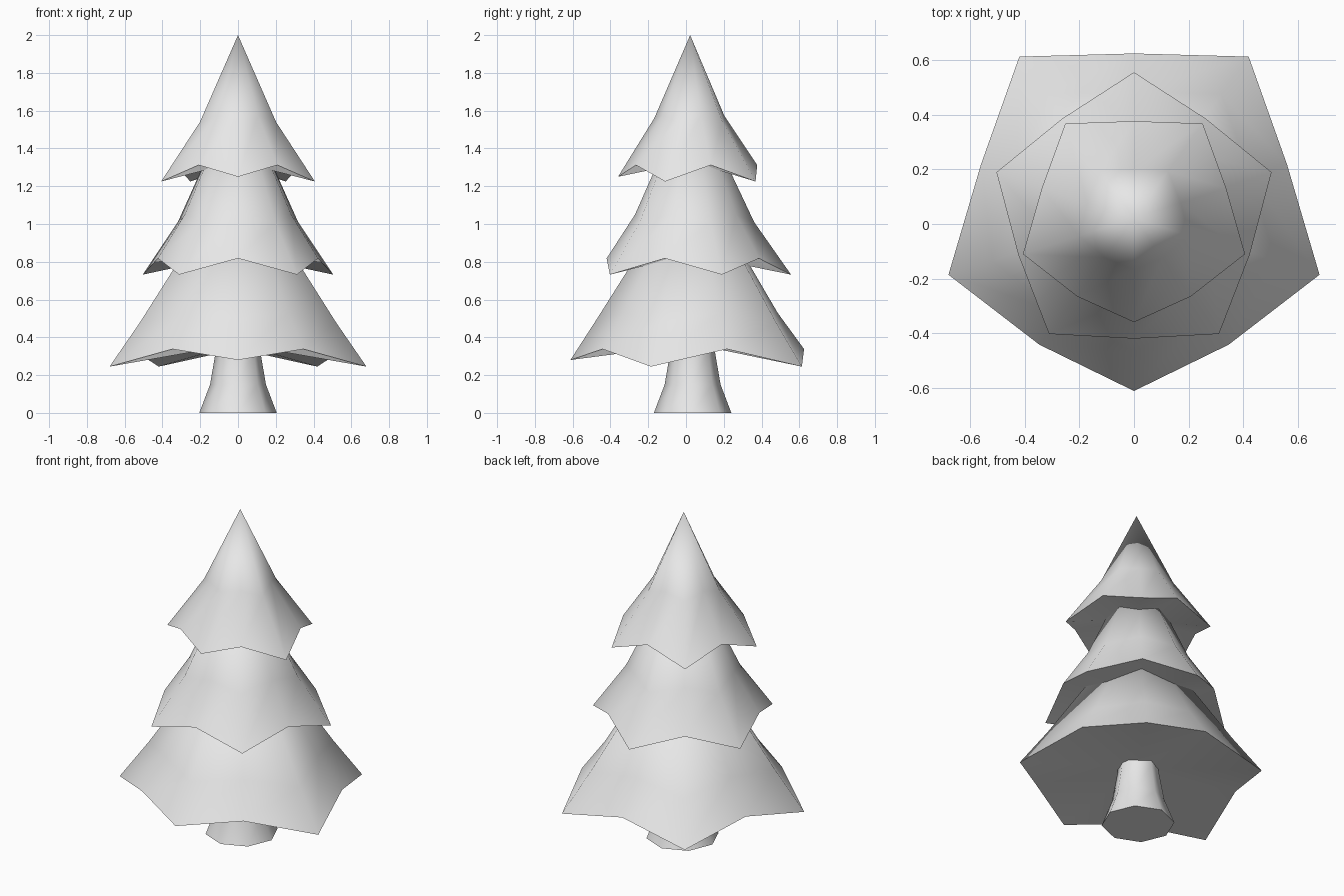
import bpy
import bmesh
from math import sin, cos, pi, radians

if "Cube" in bpy.data.objects:
    bpy.data.objects.remove(bpy.data.objects["Cube"])

grey = bpy.data.materials.new("plain_grey")
grey.use_nodes = True
colour = (0.8, 0.8, 0.8, 1)
grey.diffuse_color = colour
grey.node_tree.nodes["Principled BSDF"].inputs["Base Color"].default_value = colour


def finish(name, bm):
    """Turn a bmesh into a smooth object that keeps its rim edges sharp."""
    bmesh.ops.recalc_face_normals(bm, faces=bm.faces)
    mesh = bpy.data.meshes.new(name)
    bm.to_mesh(mesh)
    bm.free()
    mesh.materials.append(grey)
    obj = bpy.data.objects.new(name, mesh)
    bpy.context.collection.objects.link(obj)
    bpy.ops.object.select_all(action="DESELECT")
    obj.select_set(True)
    bpy.context.view_layer.objects.active = obj
    bpy.ops.object.shade_smooth_by_angle(angle=radians(80))


def bridge(bm, lower, upper):
    n = len(lower)
    for i in range(n):
        j = (i + 1) % n
        bm.faces.new((lower[i], lower[j], upper[j], upper[i]))


def fan(bm, ring, point):
    centre = bm.verts.new(point)
    for i in range(len(ring)):
        bm.faces.new((ring[i - 1], ring[i], centre))


def tier(name, y, start, tip, valley, apex, under, front=None):
    """Five-pointed skirt: tip and valley hold (radius, z) for rim and bend.
    The first point, at angle start, may use its own front values."""
    bm = bmesh.new()
    rings = []
    for level in range(2):
        ring = []
        for i in range(10):
            spec = valley if i % 2 else tip
            if i == 0 and front:
                spec = front
            r, z = spec[level]
            a = start + i * pi / 5
            ring.append(bm.verts.new((r * cos(a), y + r * sin(a), z)))
        rings.append(ring)
    bridge(bm, *rings)
    fan(bm, rings[1], (0, y, apex))
    fan(bm, rings[0], (0, y, under))
    finish(name, bm)


# Foliage, from the ground up, with alternating point directions
tier("lower_branches", 0.035, -pi / 2,
     tip=[(0.715, 0.245), (0.545, 0.48)],
     valley=[(0.59, 0.338), (0.45, 0.53)],
     front=[(0.647, 0.28), (0.505, 0.5)],
     apex=1.3, under=0.365)
tier("middle_branches", 0.026, pi / 2,
     tip=[(0.53, 0.732), (0.335, 1.01)],
     valley=[(0.446, 0.818), (0.296, 1.05)],
     apex=1.72, under=0.84)
tier("upper_branches", 0.022, -pi / 2,
     tip=[(0.428, 1.225), (0.212, 1.54)],
     valley=[(0.355, 1.312), (0.18, 1.575)],
     front=[(0.382, 1.25), (0.19, 1.56)],
     apex=2.0, under=1.33)

# Flared eight-sided trunk
bm = bmesh.new()
rings = []
for r, z in [(0.205, 0), (0.148, 0.15), (0.117, 0.33), (0.11, 0.5)]:
    rings.append([bm.verts.new((r * cos(i * pi / 4), 0.035 + r * sin(i * pi / 4), z))
                  for i in range(8)])
for lower, upper in zip(rings, rings[1:]):
    bridge(bm, lower, upper)
bm.faces.new(rings[0])
bm.faces.new(rings[-1])
finish("trunk", bm)
